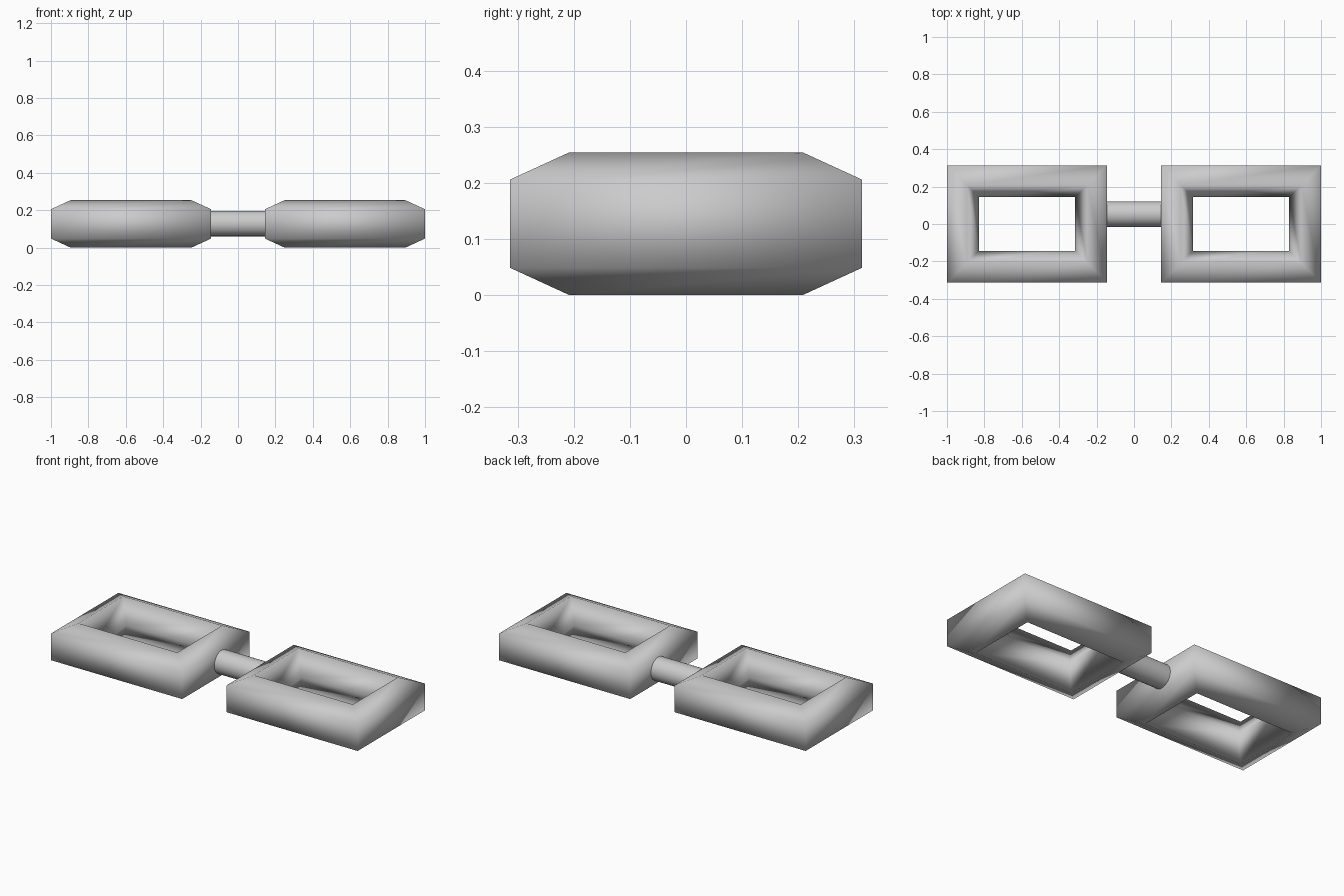
import bpy, bmesh, math

cube = bpy.data.objects.get("Cube")
if cube:
    bpy.data.objects.remove(cube, do_unlink=True)

grey = bpy.data.materials.new("plain grey")
grey.use_nodes = True
COLOUR = (0.6, 0.6, 0.6, 1)
grey.diffuse_color = COLOUR
grey.node_tree.nodes["Principled BSDF"].inputs["Base Color"].default_value = COLOUR

HALF_X, HALF_Y, MID_Z = 0.428, 0.314, 0.127   # size of one frame
RADIUS = 0.1335                               # pentagonal cross-section
SQUASH = math.sqrt(0.5)                       # section narrowed across the rim


def make_frame(name, x):
    """Rectangular ring with a five-sided section and mitred corners."""
    bm = bmesh.new()
    rings = []
    for sx, sy in ((1, 1), (-1, 1), (-1, -1), (1, -1)):
        ring = []
        for i in range(5):
            a = math.radians(36 + 72 * i)
            inset = RADIUS * SQUASH * (math.cos(math.radians(36)) - math.cos(a))
            ring.append(bm.verts.new((sx * (HALF_X - inset), sy * (HALF_Y - inset),
                                      RADIUS * math.sin(a))))
        rings.append(ring)
    for k in range(4):
        a, b = rings[k], rings[(k + 1) % 4]
        for i in range(5):
            j = (i + 1) % 5
            bm.faces.new((a[i], b[i], b[j], a[j]))
    bmesh.ops.recalc_face_normals(bm, faces=bm.faces)
    for f in bm.faces:
        f.smooth = True
    mesh = bpy.data.meshes.new(name)
    bm.to_mesh(mesh)
    bm.free()
    mesh.materials.append(grey)
    obj = bpy.data.objects.new(name, mesh)
    obj.location = (x, 0, MID_Z)
    bpy.context.collection.objects.link(obj)


make_frame("left_frame", 0.572)
make_frame("right_frame", -0.572)

# Round bar joining the frames
bpy.ops.mesh.primitive_cylinder_add(vertices=32, radius=0.068, depth=0.3,
                                    location=(0, 0.053, 0.129),
                                    rotation=(0, math.pi / 2, 0))
bar = bpy.context.object
bar.name = "bridge_bar"
bar.data.materials.append(grey)
bpy.ops.object.shade_smooth_by_angle(angle=math.radians(40))
